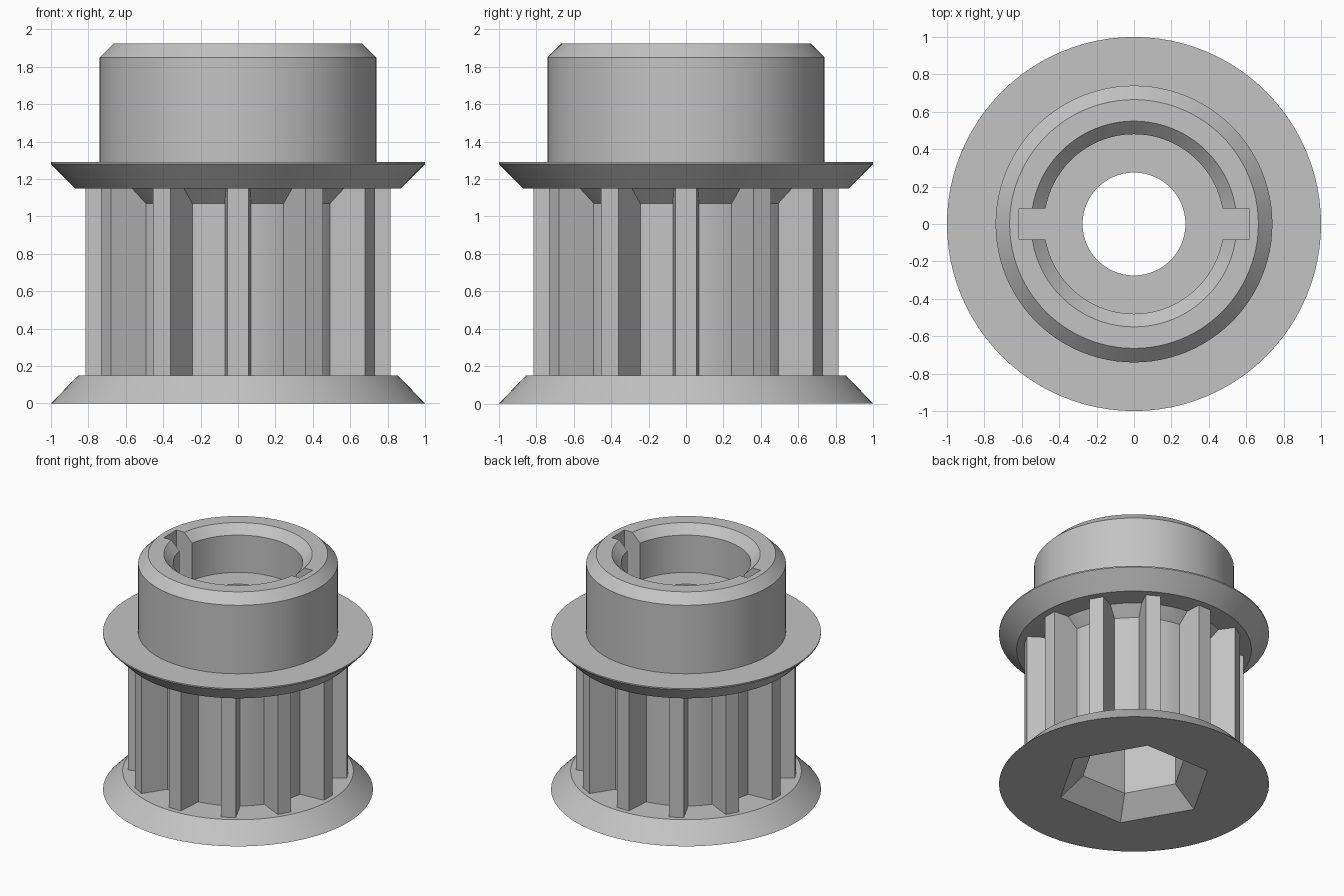
import bpy, bmesh, math
from mathutils import Matrix, Vector

cube = bpy.data.objects.get("Cube")
if cube:
    bpy.data.objects.remove(cube, do_unlink=True)

grey = bpy.data.materials.new("plain grey")
grey.use_nodes = True
colour = (0.55, 0.55, 0.55, 1)
grey.diffuse_color = colour
grey.node_tree.nodes["Principled BSDF"].inputs["Base Color"].default_value = colour


def make_object(name, bm):
    bmesh.ops.recalc_face_normals(bm, faces=bm.faces)
    mesh = bpy.data.meshes.new(name)
    bm.to_mesh(mesh)
    bm.free()
    mesh.materials.append(grey)
    obj = bpy.data.objects.new(name, mesh)
    bpy.context.collection.objects.link(obj)
    return obj


def revolve(name, profile, sides, closed):
    """Turn (radius, z) points about z; an open profile gets end caps."""
    bm = bmesh.new()
    rings = []
    for r, z in profile:
        angles = [2 * math.pi * i / sides for i in range(sides)]
        rings.append([bm.verts.new((r * math.cos(a), r * math.sin(a), z)) for a in angles])
    pairs = list(zip(rings, rings[1:]))
    if closed:
        pairs.append((rings[-1], rings[0]))
    else:
        bm.faces.new(rings[0])
        bm.faces.new(rings[-1])
    for low, high in pairs:
        for i in range(sides):
            j = (i + 1) % sides
            bm.faces.new((low[i], low[j], high[j], high[i]))
    return make_object(name, bm)


def combine(target, tool, operation):
    tool.hide_render = True
    mod = target.modifiers.new(tool.name, 'BOOLEAN')
    mod.operation = operation
    mod.solver = 'EXACT'
    mod.object = tool
    bpy.context.view_layer.objects.active = target
    bpy.ops.object.modifier_apply(modifier=mod.name)
    bpy.data.objects.remove(tool, do_unlink=True)


# Turned body: flanges, core, hub and stepped bore
bore_floor = 1.55
body = revolve("pulley_body", [
    (0.275, 0), (1, 0), (0.855, 0.15),            # lower flange
    (0.614, 0.15), (0.614, 1.07), (0.694, 1.15),  # core and undercut
    (0.87, 1.15), (1, 1.28), (1, 1.29),           # upper flange
    (0.74, 1.29), (0.74, 1.85), (0.665, 1.925),   # hub
    (0.55, 1.925), (0.48, 1.855), (0.48, bore_floor), (0.275, bore_floor),
], 96, True)

# Twelve tapered teeth, rooted inside the core and flanges
bm = bmesh.new()
for k in range(12):
    turn = Matrix.Rotation(k * math.pi / 6, 3, 'Z')
    outline = [(0.58, -0.072), (0.815, -0.055), (0.815, 0.055), (0.58, 0.072)]
    low = [bm.verts.new(turn @ Vector((x, y, 0.1))) for x, y in outline]
    high = [bm.verts.new(turn @ Vector((x, y, 1.2))) for x, y in outline]
    bm.faces.new(low)
    bm.faces.new(high)
    for i in range(4):
        j = (i + 1) % 4
        bm.faces.new((low[i], low[j], high[j], high[i]))
combine(body, make_object("teeth", bm), 'UNION')

# Hexagonal socket with a flared mouth in the underside
socket = revolve("hex_socket", [(0.64, -0.05), (0.4, 0.15), (0.4, 0.75)], 6, False)
combine(body, socket, 'DIFFERENCE')

# Two opposite key slots in the hub bore
bm = bmesh.new()
bmesh.ops.create_cube(bm, size=1)
bmesh.ops.scale(bm, vec=(1.23, 0.165, 0.5), verts=bm.verts)
bmesh.ops.translate(bm, vec=(0, 0, bore_floor + 0.25), verts=bm.verts)
combine(body, make_object("key_slots", bm), 'DIFFERENCE')

# Smooth turned surfaces, crisp machined edges
bpy.ops.object.select_all(action='DESELECT')
body.select_set(True)
bpy.context.view_layer.objects.active = body
bpy.ops.object.shade_smooth_by_angle(angle=math.radians(30))
